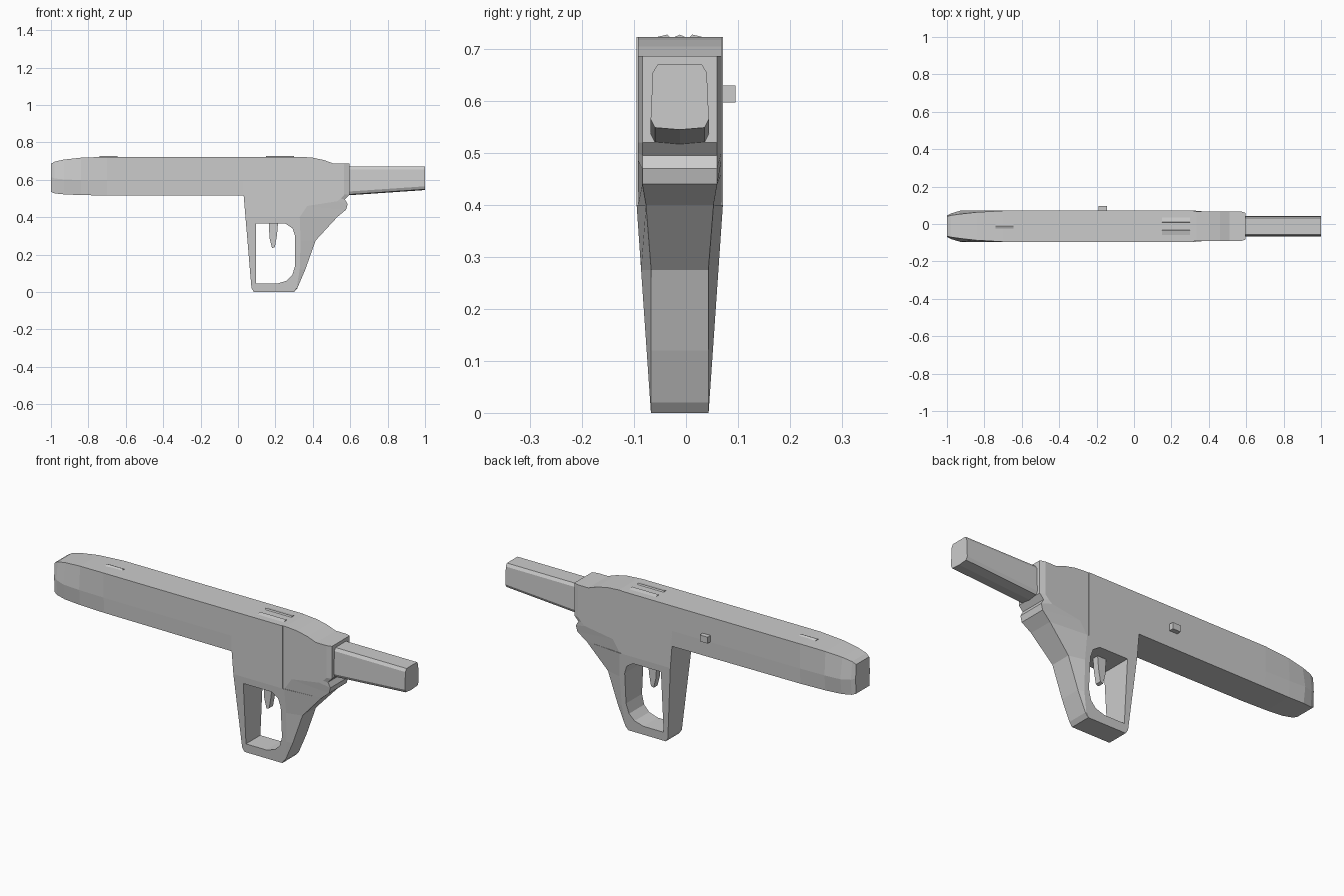
import bpy, bmesh

if "Cube" in bpy.data.objects:
    bpy.data.objects.remove(bpy.data.objects["Cube"])

CY = -0.012  # symmetry plane of the body


def make_object(name, verts, faces):
    bm = bmesh.new()
    vs = [bm.verts.new((x, y + CY, z)) for x, y, z in verts]
    for f in faces:
        bm.faces.new([vs[i] for i in f])
    bmesh.ops.remove_doubles(bm, verts=bm.verts, dist=1e-5)
    bmesh.ops.recalc_face_normals(bm, faces=bm.faces)
    me = bpy.data.meshes.new(name)
    bm.to_mesh(me)
    bm.free()
    ob = bpy.data.objects.new(name, me)
    bpy.context.collection.objects.link(ob)
    return ob


def loft(name, rings):
    """Skin rings of equal length and cap both ends."""
    n = len(rings[0])
    verts = [v for r in rings for v in r]
    faces = [list(range(n)), [len(verts) - n + i for i in range(n)]]
    for k in range(len(rings) - 1):
        for i in range(n):
            j = (i + 1) % n
            faces.append((k * n + i, k * n + j, (k + 1) * n + j, (k + 1) * n + i))
    return make_object(name, verts, faces)


def slab(name, core, side, core_w, side_w):
    """Mirrored xz profile with a narrower core and a side outline."""
    ring = lambda prof, w, s: [(x, s * w(z), z) for x, z in prof]
    return loft(name, [ring(side, side_w, -1), ring(core, core_w, -1),
                       ring(core, core_w, 1), ring(side, side_w, 1)])


def prism(name, prof, w, y=0.0):
    return loft(name, [[(x, y - w, z) for x, z in prof], [(x, y + w, z) for x, z in prof]])


# Long forward body: x, bottom, top, half widths at bottom, middle, top
stations = [(-1.0, .535, .685, .055, .058, .053), (-.98, .527, .697, .062, .068, .058),
            (-.93, .522, .708, .072, .083, .065), (-.84, .518, .718, .076, .083, .075),
            (-.70, .516, .723, .079, .083, .083), (.04, .515, .723, .083, .083, .083)]
loft("forward_body", [[(x, -b, zb), (x, -m, zb + .08), (x, -t, zt),
                       (x, t, zt), (x, m, zb + .08), (x, b, zb)]
                      for x, zb, zt, b, m, t in stations])

# Centre block above the grip
prism("centre_block", [(.04, .40), (.32, .40), (.32, .723), (.03, .723), (.03, .52)], .083)


# Rear block with chamfered lower and back edges
def rear_core(z):
    if z < .44:
        return .055 + max(0, z - .36) * .25
    return .072


tail = [(.51, .687), (.46, .705), (.40, .718), (.335, .723), (.315, .723)]
slab("rear_block",
     [(.315, .40), (.53, .40), (.578, .44), (.586, .47), (.572, .495), (.595, .52), (.595, .687)] + tail,
     [(.315, .40), (.33, .40), (.37, .46), (.53, .485), (.55, .50), (.568, .52), (.568, .687)] + tail,
     rear_core, lambda z: .080)

# Tapered grip loop with a finger opening
grip = slab("grip_loop",
            [(.04, .40), (.072, .02), (.085, 0), (.30, 0), (.317, .02), (.36, .12), (.415, .275), (.53, .40)],
            [(.04, .40), (.072, .02), (.085, 0), (.30, 0), (.313, .02), (.33, .12), (.335, .275), (.33, .40)],
            rear_core, lambda z: .0555 + .0275 * z / .40)
hole = prism("opening_cutter", [(.095, .045), (.21, .045), (.26, .06), (.29, .09), (.305, .14),
                                (.305, .30), (.292, .34), (.255, .365), (.095, .365)], .2)
hole.hide_render = True
hole.hide_viewport = True
cut = grip.modifiers.new("opening", 'BOOLEAN')
cut.object = hole
cut.operation = 'DIFFERENCE'
cut.solver = 'EXACT'

# Trigger
prism("trigger", [(.165, .38), (.215, .38), (.208, .30), (.197, .24), (.182, .235), (.168, .29)], .016)

# Rear bar with rounded-off corners
loft("rear_bar", [[(x, -.048, zb + .004), (x, 0, zb), (x, .048, zb + .004), (x, .056, zb + .02),
                   (x, .052, .655), (x, .043, .670), (x, -.043, .670), (x, -.052, .655),
                   (x, -.056, zb + .02)] for x, zb in ((.56, .515), (1.0, .545))])


# Low sights on top, each with a sloping ridge
def ridge(name, x0, x1, y, w, peak):
    loft(name, [[(x, y - w, .715), (x, y - w, .722), (x, y + peak, .728),
                 (x, y + w, .722), (x, y + w, .715)] for x in (x0, x1)])


ridge("front_sight", -.74, -.645, 0, .013, 0)
for label, s in (("left", 1), ("right", -1)):
    ridge("rear_sight_" + label, .15, .30, s * .034, .016, -s * .010)

# Side button
prism("side_button", [(-.19, .597), (-.145, .597), (-.145, .63), (-.19, .63)], .02, .087)
